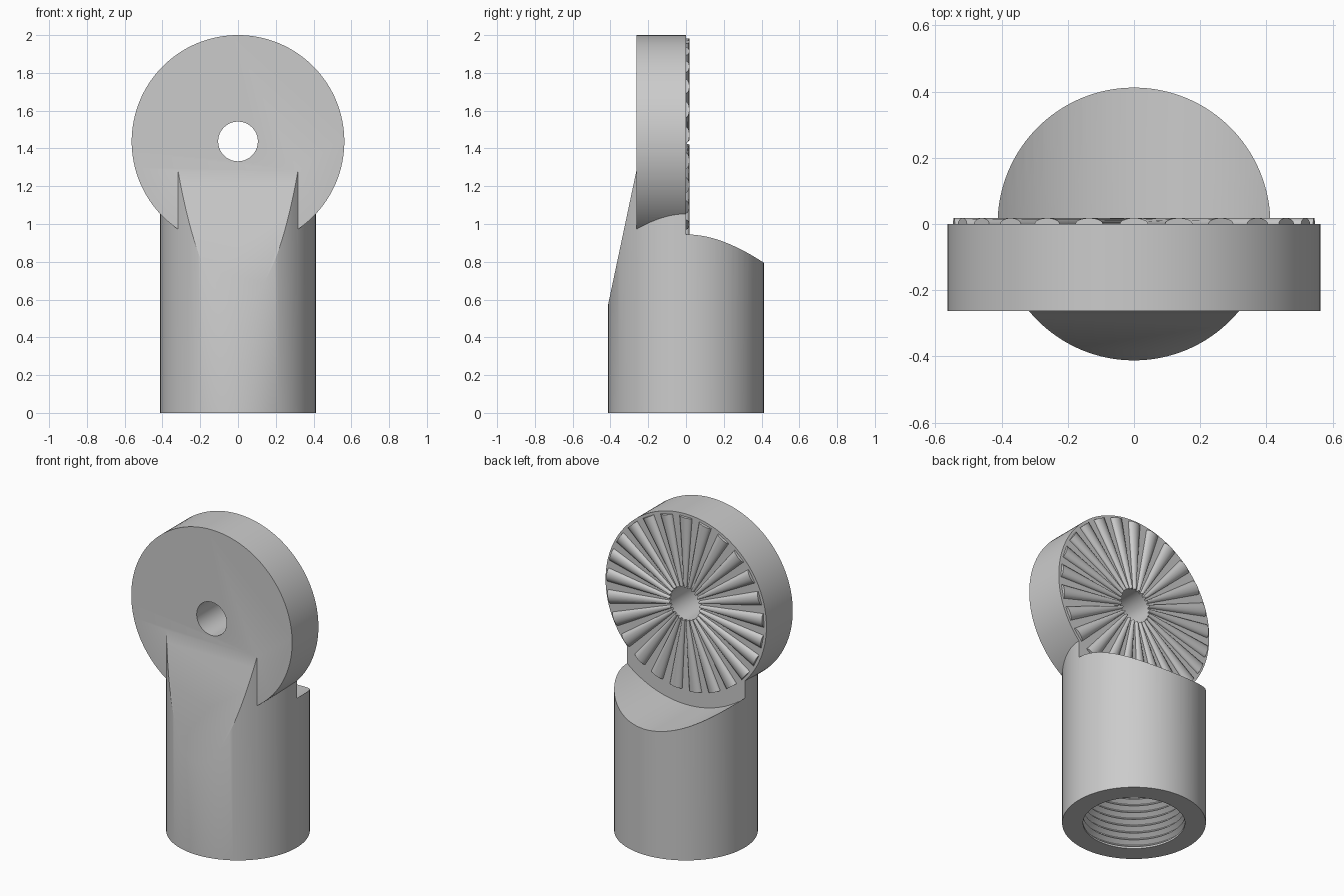
import bpy, bmesh, math
from mathutils import Matrix, Vector

default = bpy.data.objects.get("Cube")
if default:
    bpy.data.objects.remove(default, do_unlink=True)

BODY_R, DISC_R, HUB_Z = 0.412, 0.563, 1.437
DISC_FRONT = -0.263
HOLE_R, RIB_R, RIB_H, RIBS = 0.105, 0.545, 0.018, 25

grey = bpy.data.materials.new("plain grey")
grey.use_nodes = True
grey.diffuse_color = (0.6, 0.6, 0.6, 1)
grey.node_tree.nodes["Principled BSDF"].inputs["Base Color"].default_value = (0.6, 0.6, 0.6, 1)


def make(name, bm):
    bmesh.ops.recalc_face_normals(bm, faces=bm.faces)
    mesh = bpy.data.meshes.new(name)
    bm.to_mesh(mesh)
    bm.free()
    mesh.materials.append(grey)
    obj = bpy.data.objects.new(name, mesh)
    bpy.context.collection.objects.link(obj)
    return obj


def y_cylinder(name, radius, y0, y1):
    """Cylinder on the hub axis, running front to back."""
    bm = bmesh.new()
    place = Matrix.Translation((0, (y0 + y1) / 2, HUB_Z)) @ Matrix.Rotation(math.pi / 2, 4, 'X')
    bmesh.ops.create_cone(bm, cap_ends=True, segments=128, radius1=radius,
                          radius2=radius, depth=y1 - y0, matrix=place)
    return make(name, bm)


def lathe(name, profile, segments=96):
    """Closed solid turned about z from (radius, height) points, capped at both ends."""
    bm = bmesh.new()
    rings = [[bm.verts.new((r * math.cos(a), r * math.sin(a), z))
              for a in (2 * math.pi * i / segments for i in range(segments))]
             for r, z in profile]
    for low, high in zip(rings, rings[1:]):
        for i in range(segments):
            j = (i + 1) % segments
            bm.faces.new((low[i], low[j], high[j], high[i]))
    bm.faces.new(rings[0])
    bm.faces.new(rings[-1])
    return make(name, bm)


def extrude_x(name, outline, half_width):
    """Prism from a (y, z) outline, spanning x."""
    bm = bmesh.new()
    face = bm.faces.new([bm.verts.new((-half_width, y, z)) for y, z in outline])
    out = bmesh.ops.extrude_face_region(bm, geom=[face])
    moved = [g for g in out["geom"] if isinstance(g, bmesh.types.BMVert)]
    bmesh.ops.translate(bm, verts=moved, vec=Vector((2 * half_width, 0, 0)))
    return make(name, bm)


def select_only(obj):
    bpy.ops.object.select_all(action='DESELECT')
    obj.select_set(True)
    bpy.context.view_layer.objects.active = obj


def combine(target, tool, operation):
    mod = target.modifiers.new(operation.lower(), 'BOOLEAN')
    mod.operation, mod.solver, mod.object = operation, 'EXACT', tool
    select_only(target)
    bpy.ops.object.modifier_apply(modifier=mod.name)
    bpy.data.objects.remove(tool, do_unlink=True)


# Round socket body
body = lathe("socket_body", [(BODY_R, 0), (BODY_R, 1.3)], 128)

# Sloping flat on the front, running into the disc
slope = (DISC_FRONT + BODY_R) / (1.28 - 0.575)
lean = lambda z: -BODY_R + slope * (z - 0.575)
combine(body, extrude_x("slope_cutter", [(lean(0.4), 0.4), (lean(1.5), 1.5),
                                         (-0.8, 1.5), (-0.8, 0.4)], 0.6), 'DIFFERENCE')

# Curved clearance scoop behind the disc
combine(body, y_cylinder("scoop_cutter", 0.642, 0, 0.6), 'DIFFERENCE')

# Threaded bore from below
pitch, minor, major, depth = 0.045, 0.292, 0.318, 0.57
thread = [(minor, -0.05), (minor, 0.012)]
z = 0.012
while z + pitch < depth:
    thread += [(major, z + pitch * 0.45), (major, z + pitch * 0.55), (minor, z + pitch)]
    z += pitch
thread.append((minor, depth))
combine(body, lathe("thread_cutter", thread), 'DIFFERENCE')

# Upright disc with its bolt hole
combine(body, y_cylinder("disc", DISC_R, DISC_FRONT, 0), 'UNION')
combine(body, y_cylinder("hole_cutter", HOLE_R, -0.6, 0.3), 'DIFFERENCE')

# Radial locking ribs on the back of the disc, widening outward
bm = bmesh.new()
STEPS, HALF = 10, 0.043
for k in range(RIBS):
    turn = Matrix.Translation((0, 0, HUB_Z)) @ Matrix.Rotation(2 * math.pi * k / RIBS, 4, 'Y')
    ends = []
    for radius in (HOLE_R, RIB_R):
        half = HALF * radius / RIB_R
        arc = [(half * math.cos(math.pi * s / STEPS), RIB_H * math.sin(math.pi * s / STEPS))
               for s in range(STEPS + 1)]
        arc = [(half, -0.004)] + arc + [(-half, -0.004)]
        ends.append([bm.verts.new(turn @ Vector((x, y, radius))) for x, y in arc])
    inner, outer = ends
    for i in range(len(inner)):
        j = (i + 1) % len(inner)
        bm.faces.new((inner[i], inner[j], outer[j], outer[i]))
    bm.faces.new(inner)
    bm.faces.new(outer)
ribs = make("locking_ribs", bm)

for obj in (body, ribs):
    select_only(obj)
    bpy.ops.object.shade_smooth_by_angle(angle=math.radians(30))
